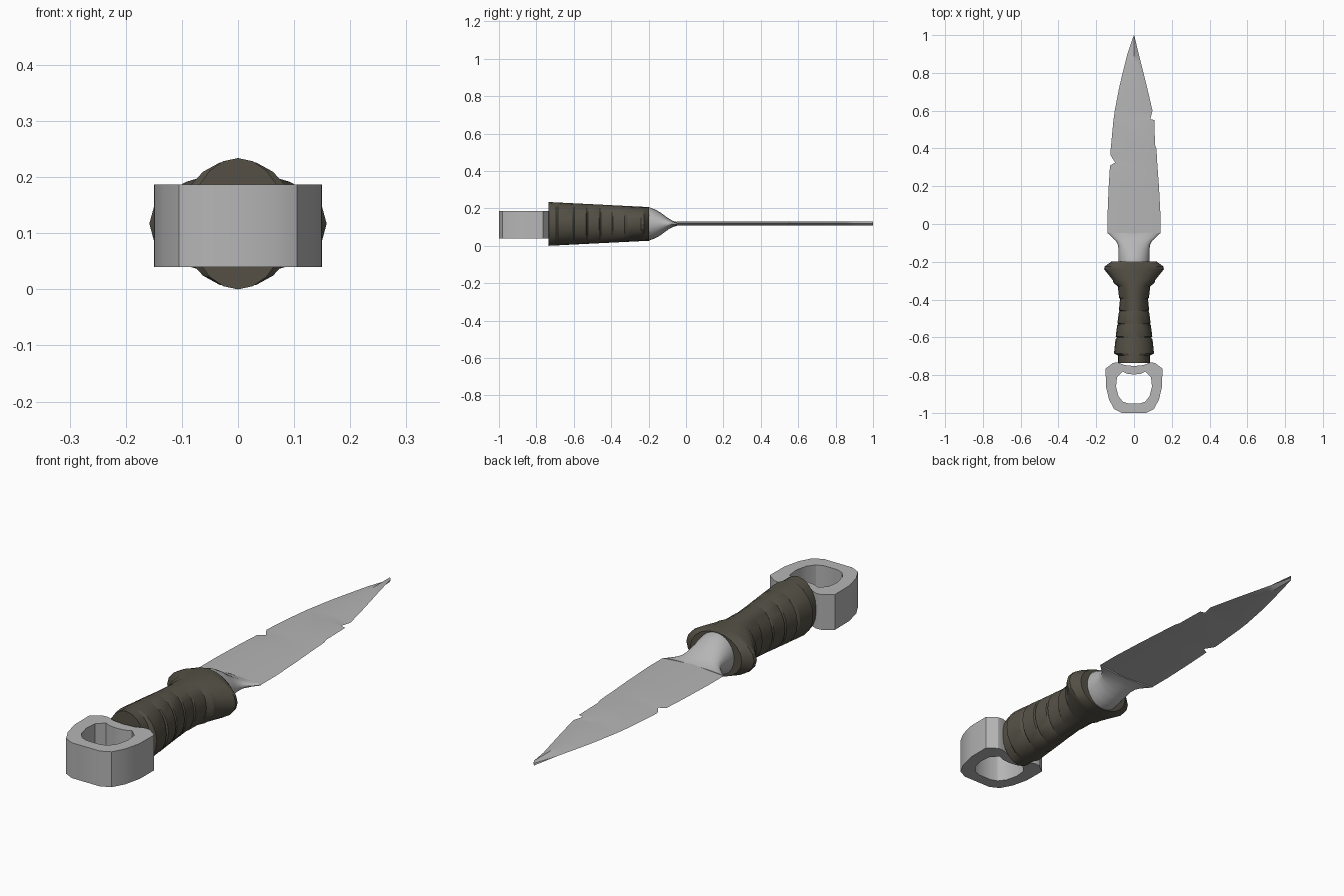
import bpy, bmesh, math

if "Cube" in bpy.data.objects:
    bpy.data.objects.remove(bpy.data.objects["Cube"])

ZC = 0.117  # height of the knife's axis


def material(name, rgb):
    mat = bpy.data.materials.new(name)
    mat.diffuse_color = (*rgb, 1)
    mat.use_nodes = True
    mat.node_tree.nodes["Principled BSDF"].inputs["Base Color"].default_value = mat.diffuse_color
    return mat


STEEL = material("dull_steel", (0.465, 0.465, 0.465))
WRAP = material("dark_wrap", (0.090, 0.081, 0.061))


def finish(obj, mat, angle=30):
    bpy.ops.object.select_all(action='DESELECT')
    obj.select_set(True)
    bpy.context.view_layer.objects.active = obj
    obj.data.materials.append(mat)
    if obj.type == 'CURVE':
        bpy.ops.object.convert(target='MESH')
    bpy.ops.object.shade_smooth_by_angle(angle=math.radians(angle))


def plate(name, outlines, half_thickness, z, mat):
    """Flat filled outline (inner outlines become holes), thickened along z."""
    cu = bpy.data.curves.new(name, 'CURVE')
    cu.dimensions = '2D'
    cu.fill_mode = 'BOTH'
    cu.extrude = half_thickness
    for pts in outlines:
        sp = cu.splines.new('POLY')
        sp.points.add(len(pts) - 1)
        for p, (x, y) in zip(sp.points, pts):
            p.co = (x, y, 0, 1)
        sp.use_cyclic_u = True
    obj = bpy.data.objects.new(name, cu)
    obj.location.z = z
    bpy.context.collection.objects.link(obj)
    finish(obj, mat)


def loft(name, rings, mat, angle):
    """Skin closed rings of points, with flat caps at both ends."""
    bm = bmesh.new()
    rings = [[bm.verts.new(p) for p in ring] for ring in rings]
    for a, b in zip(rings, rings[1:]):
        for i in range(len(a)):
            j = (i + 1) % len(a)
            bm.faces.new((a[i], a[j], b[j], b[i]))
    bm.faces.new(rings[0])
    bm.faces.new(rings[-1])
    bmesh.ops.recalc_face_normals(bm, faces=bm.faces)
    me = bpy.data.meshes.new(name)
    bm.to_mesh(me)
    bm.free()
    obj = bpy.data.objects.new(name, me)
    bpy.context.collection.objects.link(obj)
    finish(obj, mat, angle)


def ellipse(y, hx, hz, sides):
    steps = [2 * math.pi * i / sides for i in range(sides)]
    return [(hx * math.cos(t), y, ZC + hz * math.sin(t)) for t in steps]


# Leaf blade ground to two sharp edges, with a nick in each: (y, left, right)
blade = [(-0.05, 0.14, 0.14), (0.05, 0.14, 0.14), (0.2, 0.134, 0.132), (0.31, 0.127, 0.124),
         (0.325, 0.1, 0.123), (0.365, 0.125, 0.121), (0.40, 0.123, 0.118),
         (0.42, 0.121, 0.111), (0.55, 0.109, 0.108), (0.555, 0.108, 0.086),
         (0.60, 0.102, 0.098), (0.72, 0.079, 0.07), (0.78, 0.065, 0.055),
         (0.86, 0.045, 0.035), (0.90, 0.035, 0.025), (1.0, 0.001, 0.001)]
ZB = ZC + 0.002
loft("blade", [[(-l, y, ZB), (0, y, ZB - 0.01), (r, y, ZB), (0, y, ZB + 0.01)]
               for y, l, r in blade], STEEL, 30)

# Neck flaring from the round grip into the flat blade
neck = [(-0.22, 0.083, 0.089), (-0.195, 0.083, 0.088), (-0.165, 0.083, 0.077),
        (-0.135, 0.082, 0.060), (-0.11, 0.085, 0.041), (-0.09, 0.095, 0.027),
        (-0.07, 0.117, 0.016), (-0.048, 0.140, 0.010)]
loft("blade_neck", [ellipse(*s, 24) for s in neck], STEEL, 40)

# Wrapped grip with flared guard: (y, half width), height tapers evenly
grip = [(-0.735, 0.086), (-0.695, 0.086), (-0.685, 0.106), (-0.61, 0.098),
        (-0.60, 0.090), (-0.595, 0.097), (-0.535, 0.089), (-0.53, 0.083),
        (-0.525, 0.088), (-0.465, 0.080), (-0.46, 0.075), (-0.455, 0.080),
        (-0.395, 0.074), (-0.39, 0.079), (-0.33, 0.086), (-0.312, 0.108),
        (-0.296, 0.113), (-0.24, 0.158), (-0.225, 0.156), (-0.198, 0.118)]
loft("wrapped_grip", [ellipse(y, hx, 0.117 - 0.027 * (y + 0.735) / 0.537, 20)
                      for y, hx in grip], WRAP, 25)

# Finger ring at the end of the grip
outer = [(0, -0.752), (0.05, -0.747), (0.085, -0.733), (0.11, -0.735), (0.15, -0.765),
         (0.149, -0.86), (0.132, -0.93), (0.105, -0.98), (0.065, -1.0)]
inner = [(0, -0.797), (0.035, -0.793), (0.06, -0.782), (0.09, -0.81), (0.095, -0.86),
         (0.083, -0.91), (0.06, -0.94), (0.03, -0.951)]
rim, hole = ([*half, *[(-x, y) for x, y in reversed(half[1:])]] for half in (outer, inner))
plate("finger_ring", [rim, hole], 0.0735, 0.1135, STEEL)
